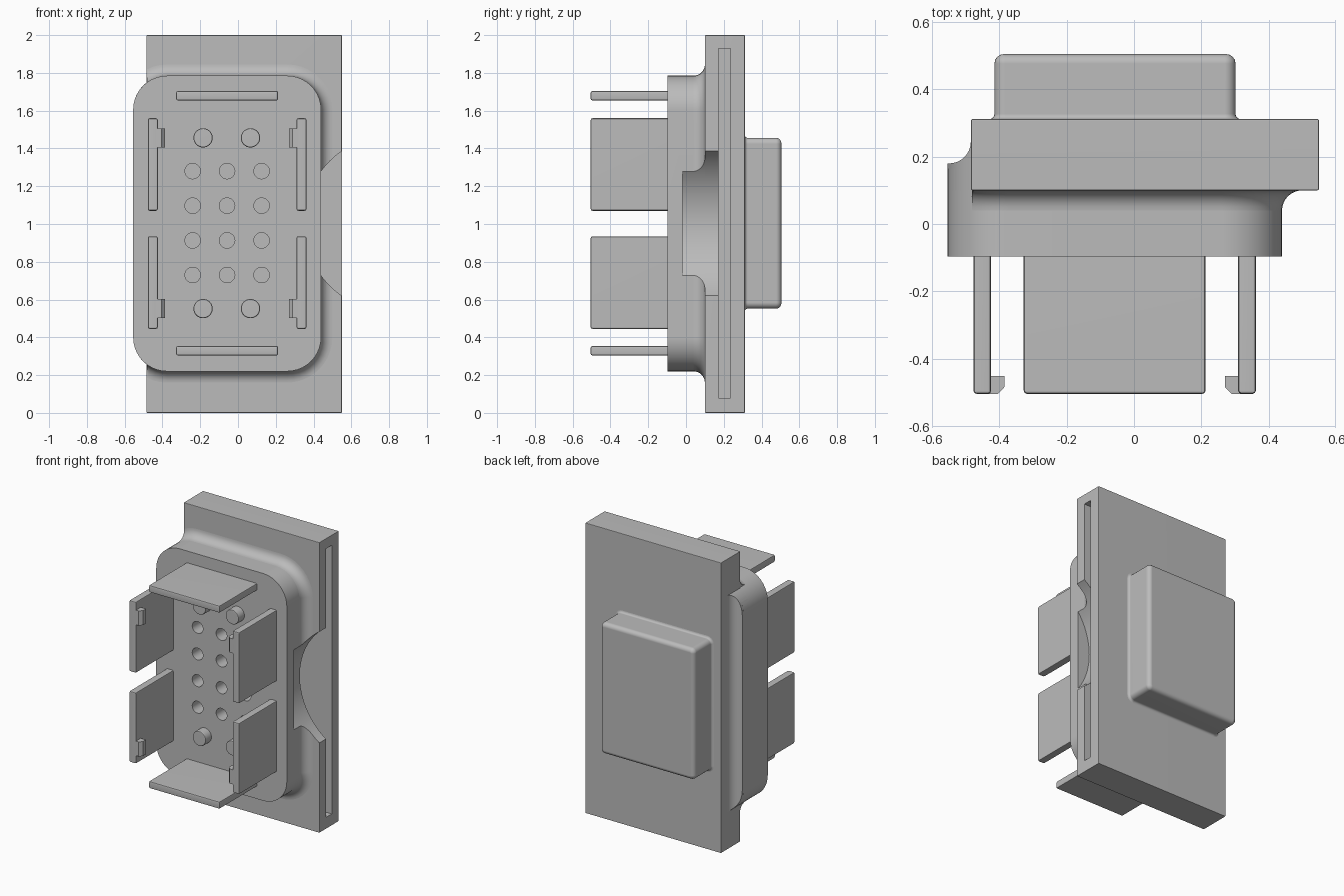
import bpy, bmesh, math
from mathutils import Matrix, Vector

if "Cube" in bpy.data.objects:
    bpy.data.objects.remove(bpy.data.objects["Cube"])

grey = bpy.data.materials.new("grey plastic")
grey.use_nodes = True
colour = (0.5, 0.5, 0.5, 1)
grey.diffuse_color = colour
grey.node_tree.nodes["Principled BSDF"].inputs["Base Color"].default_value = colour


def finish(name, bm):
    bmesh.ops.recalc_face_normals(bm, faces=bm.faces)
    mesh = bpy.data.meshes.new(name)
    bm.to_mesh(mesh)
    bm.free()
    mesh.materials.append(grey)
    obj = bpy.data.objects.new(name, mesh)
    bpy.context.collection.objects.link(obj)
    return obj


def activate(obj):
    bpy.ops.object.select_all(action='DESELECT')
    obj.select_set(True)
    bpy.context.view_layer.objects.active = obj


def loft(name, rings):
    """Skin matching closed rings and cap both ends."""
    bm = bmesh.new()
    rows = [[bm.verts.new(p) for p in ring] for ring in rings]
    n = len(rows[0])
    for a, b in zip(rows, rows[1:]):
        for i in range(n):
            j = (i + 1) % n
            bm.faces.new((a[i], a[j], b[j], b[i]))
    bm.faces.new(rows[0])
    bm.faces.new(rows[-1])
    return finish(name, bm)


def rounded_ring(rect, radius, y, grow=0, steps=10):
    """Rounded rectangle in the xz plane, grown outwards by an offset."""
    x0, x1, z0, z1 = rect
    r = radius
    centres = [(x1 - r, z1 - r), (x0 + r, z1 - r), (x0 + r, z0 + r), (x1 - r, z0 + r)]
    points = []
    for q, (cx, cz) in enumerate(centres):
        for k in range(steps + 1):
            a = math.pi / 2 * (q + k / steps)
            points.append((cx + (r + grow) * math.cos(a), y, cz + (r + grow) * math.sin(a)))
    return points


def box(name, lo, hi, bevel=0.0):
    lo, hi = Vector(lo), Vector(hi)
    bm = bmesh.new()
    bmesh.ops.create_cube(bm, size=1, matrix=Matrix.Translation((lo + hi) / 2) @ Matrix.Diagonal((*(hi - lo), 1)))
    if bevel:
        bmesh.ops.bevel(bm, geom=bm.edges[:], offset=bevel, segments=2, profile=0.5, affect='EDGES')
    return finish(name, bm)


def cylinders(name, spots, radius, y0, y1, sides=32, bevel=0.0):
    """Cylinders along y at the given (x, z) spots."""
    bm = bmesh.new()
    for x, z in spots:
        m = Matrix.Translation((x, (y0 + y1) / 2, z)) @ Matrix.Rotation(math.pi / 2, 4, 'X')
        bmesh.ops.create_cone(bm, cap_ends=True, segments=sides, radius1=radius, radius2=radius,
                              depth=y1 - y0, matrix=m)
    if bevel:
        rims = [e for e in bm.edges if all(abs(v.co.y - y0) < 1e-4 for v in e.verts)]
        bmesh.ops.bevel(bm, geom=rims, offset=bevel, segments=2, profile=0.5, affect='EDGES')
    return finish(name, bm)


def cut(obj, cutter):
    mod = obj.modifiers.new("cut", 'BOOLEAN')
    mod.operation = 'DIFFERENCE'
    mod.solver = 'EXACT'
    mod.object = cutter
    activate(obj)
    bpy.ops.object.modifier_apply(modifier=mod.name)


# Main parts: mounting plate, housing and the flare between them
BODY = (-0.555, 0.44, 0.22, 1.785)
CORNER = 0.18
PLATE_LEFT = -0.485
quarter = [math.pi / 2 * k / 8 for k in range(9)]

plate = box("mounting_plate", (PLATE_LEFT, 0.10, 0), (0.55, 0.312, 2), 0.005)
housing = loft("housing", [rounded_ring(BODY, CORNER, y) for y in (-0.097, 0.165)])

flare_rings = [rounded_ring(BODY, CORNER, 0.04 + 0.06 * math.sin(a), 0.06 * (1 - math.cos(a))) for a in quarter]
flare_rings.append(rounded_ring(BODY, CORNER, 0.11, 0.06))
flare_rings = [[(max(x, PLATE_LEFT + 0.003), y, z) for x, y, z in ring] for ring in flare_rings]
flare = loft("housing_flare", flare_rings)

# Fillet where the overhanging housing meets the side of the plate
sections = []
for x, y in [(BODY[0], 0.18)] + [(-0.55 + 0.065 * math.sin(a), 0.245 - 0.065 * math.cos(a)) for a in quarter]:
    dx = BODY[0] + CORNER - x
    h = (BODY[3] - BODY[2]) / 2 - CORNER + math.sqrt(max(CORNER ** 2 - dx ** 2, 0))
    mid = (BODY[2] + BODY[3]) / 2
    sections.append([(x, 0.10, mid - h), (x, y, mid - h), (x, y, mid + h), (x, 0.10, mid + h)])
side_fillet = loft("side_fillet", sections)

# Card slot, thumb notch and contact holes
slot = box("slot_cutter", (-0.42, 0.173, 0.08), (0.7, 0.235, 1.93))
notch = cylinders("notch_cutter", [(0.8155, 1.003)], 0.466, -0.018, 0.18, 96)
columns = (-0.24, -0.058, 0.125)
rows = (0.73, 0.913, 1.097, 1.28)
holes = cylinders("hole_cutter", [(x, z) for x in columns for z in rows], 0.041, -0.2, 0.03)
cut(plate, slot)
for part in (plate, housing, flare):
    cut(part, notch)
cut(housing, holes)
for cutter in (slot, notch, holes):
    bpy.data.objects.remove(cutter)

# Rear boss with rounded rim and a small cove at its base
BOSS = (-0.415, 0.302, 0.552, 1.456)
boss_rings = [rounded_ring(BOSS, 0.032, 0.30, 0.015, 5)]
boss_rings += [rounded_ring(BOSS, 0.032, 0.327 - 0.015 * math.cos(a), 0.015 * (1 - math.sin(a)), 5)
               for a in quarter[::2]]
boss_rings += [rounded_ring(BOSS, 0.032, 0.477 + 0.028 * math.sin(a), 0.028 * (math.cos(a) - 1), 5)
               for a in quarter[::2]]
loft("rear_boss", boss_rings)

# Locating pegs on the front face
cylinders("locating_pegs", [(x, z) for x in (-0.185, 0.066) for z in (0.552, 1.456)],
          0.051, -0.16, -0.08, bevel=0.008)

# Shroud tabs standing out of the front
FRONT, ROOT = -0.505, -0.08
for name, z in (("bottom_tab", 0.304), ("top_tab", 1.654)):
    box(name, (-0.328, FRONT, z), (0.213, ROOT, z + 0.05), 0.01)

# Side tabs, each with an inward latch hook
AXIS = -0.0575
for side, s in (("right", -1), ("left", 1)):
    inner, outer = AXIS + s * 0.367, AXIS + s * 0.42
    for level, z0, hook_z in (("lower", 0.445, 0.503), ("upper", 1.07, 1.405)):
        box(f"{side}_{level}_tab", (min(inner, outer), FRONT, z0), (max(inner, outer), ROOT, z0 + 0.49), 0.01)
        profile = [(-0.02, FRONT), (0.02, FRONT), (0.039, -0.485), (0.039, -0.452), (-0.02, -0.452)]
        loft(f"{side}_{level}_hook",
             [[(inner - s * d, y, z) for d, y in profile] for z in (hook_z, hook_z + 0.1)])

# Smooth curved surfaces while keeping flat faces crisp
for obj in [o for o in bpy.context.scene.objects if o.type == 'MESH' and grey.name in o.data.materials]:
    activate(obj)
    bpy.ops.object.shade_smooth_by_angle(angle=math.radians(35))
    weighted = obj.modifiers.new("weighted normals", 'WEIGHTED_NORMAL')
    weighted.keep_sharp = True
